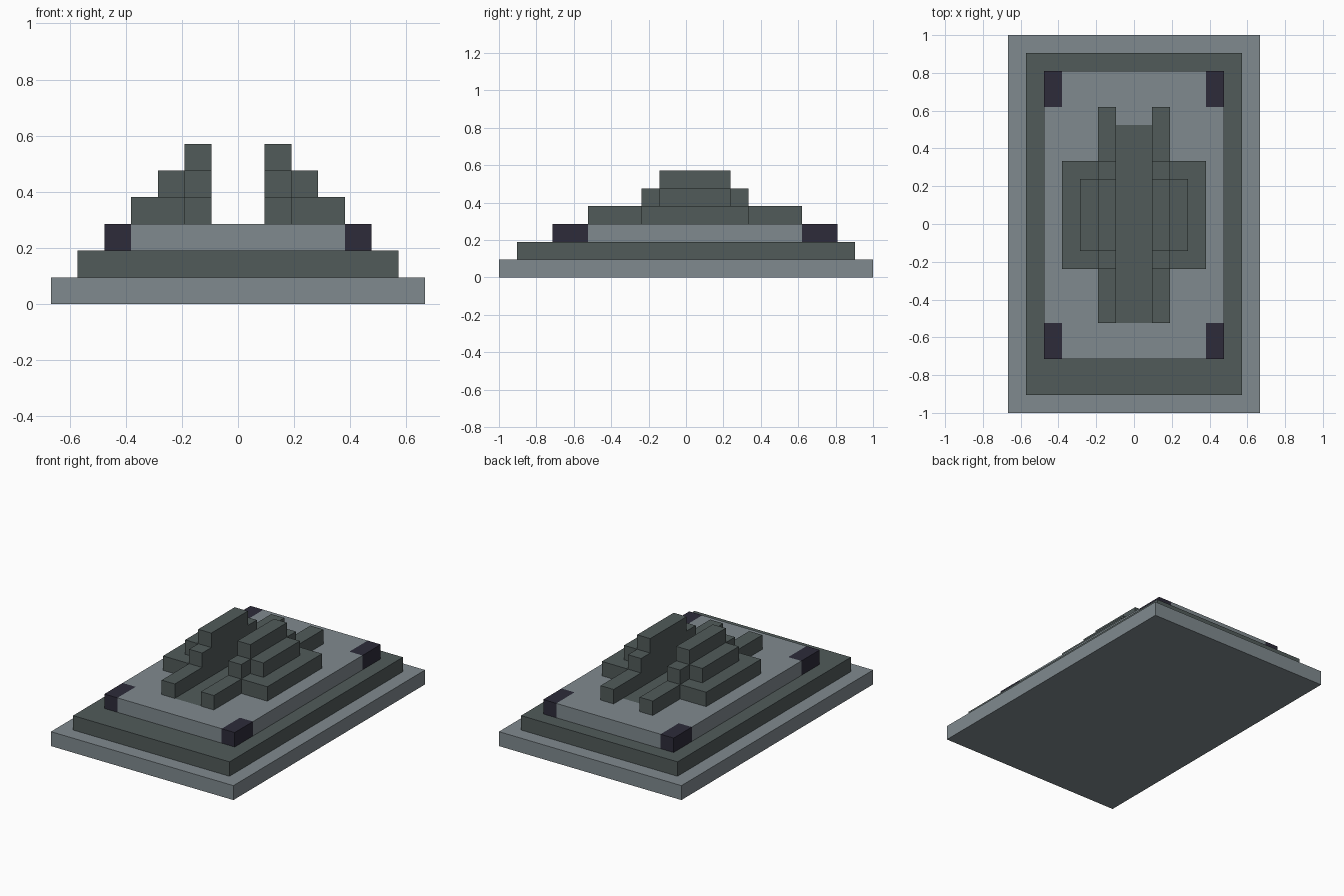
import bpy, bmesh

if "Cube" in bpy.data.objects:
    bpy.data.objects.remove(bpy.data.objects["Cube"])

U = 2 / 21  # one block


def material(name, rgb):
    m = bpy.data.materials.new(name)
    lin = [((c / 255 + 0.055) / 1.055) ** 2.4 for c in rgb]
    m.diffuse_color = (*lin, 1)
    m.use_nodes = True
    m.node_tree.nodes["Principled BSDF"].inputs["Base Color"].default_value = m.diffuse_color
    return m


LIGHT = material("light_stone", (128, 138, 143))
DARK = material("dark_stone", (81, 91, 90))
CORNER = material("dark_purple", (45, 43, 58))


def block(name, x0, x1, y0, y1, z0, z1, mats, cuts=(), rule=None):
    """Box in block units, optionally cut by planes and coloured by rule."""
    bm = bmesh.new()
    bmesh.ops.create_cube(bm, size=1)
    for v in bm.verts:
        v.co.x = x1 if v.co.x > 0 else x0
        v.co.y = y1 if v.co.y > 0 else y0
        v.co.z = z1 if v.co.z > 0 else z0
    for axis, pos in cuts:
        co, no = [0, 0, 0], [0, 0, 0]
        co[axis], no[axis] = pos, 1
        bmesh.ops.bisect_plane(bm, geom=bm.verts[:] + bm.edges[:] + bm.faces[:],
                               plane_co=co, plane_no=no)
    if rule:
        for f in bm.faces:
            f.material_index = rule(f.calc_center_median(), f.normal)
    bmesh.ops.scale(bm, vec=(U, U, U), verts=bm.verts)
    me = bpy.data.meshes.new(name)
    bm.to_mesh(me)
    bm.free()
    for m in mats:
        me.materials.append(m)
    ob = bpy.data.objects.new(name, me)
    bpy.context.collection.objects.link(ob)
    return ob


# Stepped base
block("bottom_step", -7, 7, -10.5, 10.5, 0, 1, [LIGHT])
block("middle_step", -6, 6, -9.5, 9.5, 1, 2, [DARK])


# Top step: purple corners and a dark aisle between the walls
def top_step_colour(c, n):
    if abs(c.x) > 4 and (c.y > 6.5 or c.y < -5.5):
        return 2
    if n.z > 0.5 and abs(c.x) < 1 and -5.5 < c.y < 5.5:
        return 1
    return 0


block("top_step", -5, 5, -7.5, 8.5, 2, 3, [LIGHT, DARK, CORNER],
      cuts=[(0, -4), (0, -1), (0, 1), (0, 4), (1, -5.5), (1, 5.5), (1, 6.5)],
      rule=top_step_colour)

# Mirrored stepped walls: x from, x to, y from, y to, z from
WALLS = {
    "long_wall": (1, 2, -5.5, 6.5, 3),
    "lower_ledge": (2, 4, -2.5, 3.5, 3),
    "upper_wall": (1, 2, -2.5, 3.5, 4),
    "upper_ledge": (2, 3, -1.5, 2.5, 4),
    "wall_crest": (1, 2, -1.5, 2.5, 5),
}
for name, (x0, x1, y0, y1, z) in WALLS.items():
    block(name + "_right", x0, x1, y0, y1, z, z + 1, [DARK])
    block(name + "_left", -x1, -x0, y0, y1, z, z + 1, [DARK])
